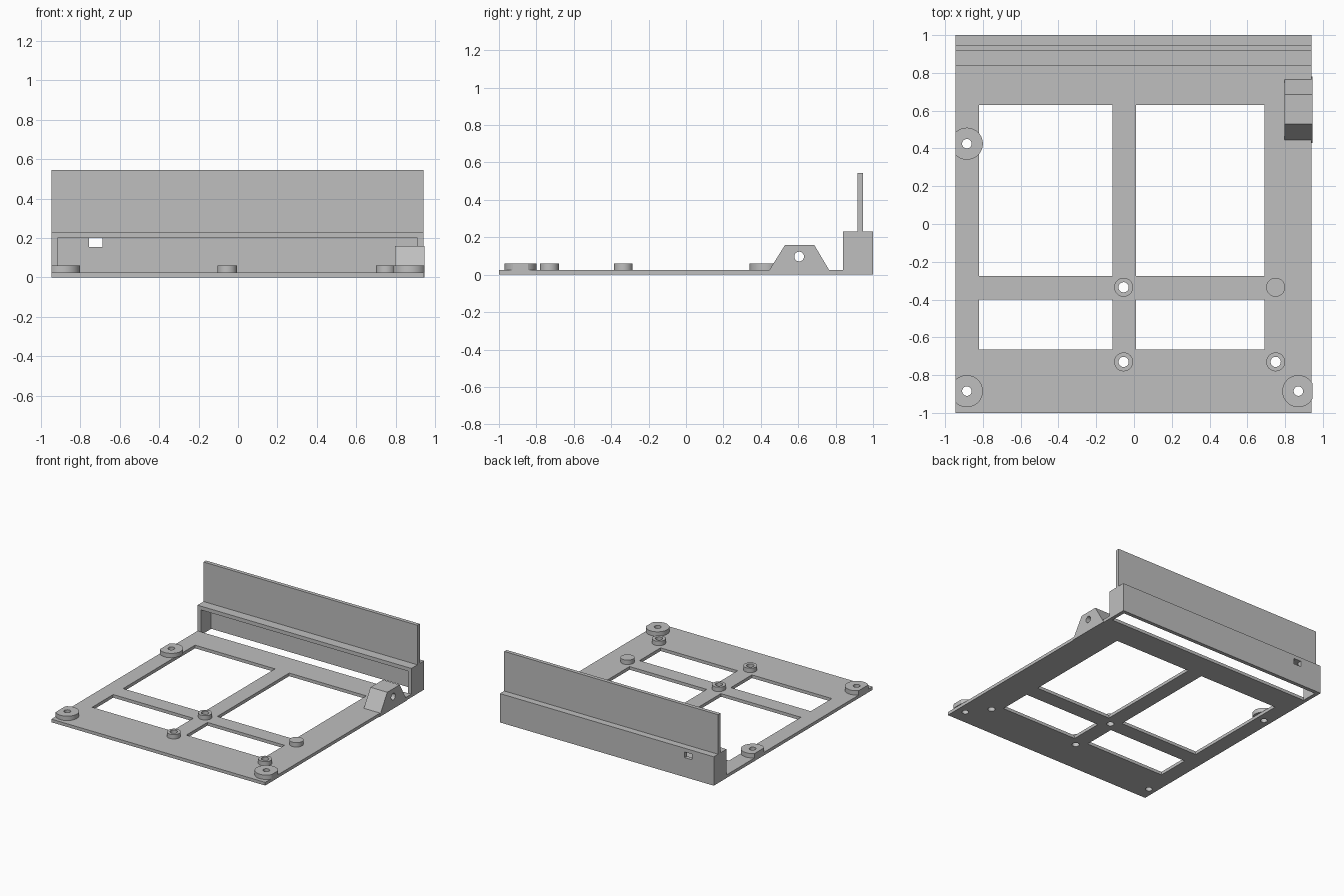
import bpy
import bmesh
from math import radians
from mathutils import Matrix

default = bpy.data.objects.get("Cube")
if default:
    bpy.data.objects.remove(default, do_unlink=True)

grey = bpy.data.materials.new("light grey plastic")
grey.use_nodes = True
colour = (0.52, 0.52, 0.52, 1)
grey.diffuse_color = colour
grey.node_tree.nodes["Principled BSDF"].inputs["Base Color"].default_value = colour

LEFT, RIGHT = -0.945, 0.94     # plate sides
EDGE = 0.945                   # side limit for bosses and bracket
THICK, BOSS_TOP = 0.025, 0.06


def finish(name, bm):
    bmesh.ops.recalc_face_normals(bm, faces=bm.faces)
    mesh = bpy.data.meshes.new(name)
    bm.to_mesh(mesh)
    bm.free()
    mesh.materials.append(grey)
    obj = bpy.data.objects.new(name, mesh)
    bpy.context.collection.objects.link(obj)
    return obj


def box(name, x, y, z):
    bm = bmesh.new()
    size = [b - a for a, b in (x, y, z)]
    mid = [(a + b) / 2 for a, b in (x, y, z)]
    bmesh.ops.create_cube(bm, size=1, matrix=Matrix.Translation(mid) @ Matrix.Diagonal((*size, 1)))
    return finish(name, bm)


def cylinder(name, centre, radius, depth, axis="Z"):
    bm = bmesh.new()
    turn = Matrix.Rotation(radians(90), 4, "Y") if axis == "X" else Matrix()
    bmesh.ops.create_cone(bm, cap_ends=True, segments=40, radius1=radius, radius2=radius,
                          depth=depth, matrix=Matrix.Translation(centre) @ turn)
    return finish(name, bm)


def select(obj):
    bpy.ops.object.select_all(action="DESELECT")
    obj.select_set(True)
    bpy.context.view_layer.objects.active = obj


def combine(obj, cutter, operation="DIFFERENCE"):
    mod = obj.modifiers.new("cut", "BOOLEAN")
    mod.operation, mod.solver, mod.object = operation, "EXACT", cutter
    select(obj)
    bpy.ops.object.modifier_apply(modifier=mod.name)
    bpy.data.objects.remove(cutter, do_unlink=True)


def smooth(obj):
    select(obj)
    bpy.ops.object.shade_smooth_by_angle(angle=radians(30))


# Base plate with four windows
base = box("base_plate", (LEFT, RIGHT), (-1, 0.84), (0, THICK))
for x in ((-0.82, -0.115), (0.01, 0.69)):
    for y in ((-0.275, 0.63), (-0.665, -0.4)):
        combine(base, box("window_cutter", x, y, (-1, 1)))

# Round bosses: name, x, y, radius, hole radius
bosses = (
    ("rear_right_foot_boss", -0.885, 0.425, 0.085, 0.025),
    ("front_right_foot_boss", -0.885, -0.885, 0.085, 0.025),
    ("front_left_foot_boss", 0.87, -0.885, 0.085, 0.025),
    ("centre_standoff", -0.055, -0.335, 0.05, 0.027),
    ("front_centre_standoff", -0.055, -0.73, 0.05, 0.027),
    ("front_left_standoff", 0.75, -0.73, 0.05, 0.027),
    ("solid_left_standoff", 0.75, -0.335, 0.05, 0),
)
for name, x, y, radius, hole in bosses:
    boss = cylinder(name, (x, y, (THICK + BOSS_TOP) / 2), radius, BOSS_TOP - THICK)
    if abs(x) + radius > EDGE:
        combine(boss, box("side_trim", (-EDGE, EDGE), (-2, 2), (-1, 1)), "INTERSECT")
    if hole:
        for part in (boss, base):
            combine(part, cylinder("hole_cutter", (x, y, 0), hole, 1))
    smooth(boss)
smooth(base)

# Rear housing, open at the front and below, with a cable hole in its back wall
housing = box("rear_housing", (LEFT, RIGHT), (0.84, 1), (0, 0.23))
combine(housing, box("cavity_cutter", (-0.915, 0.91), (0.7, 0.97), (-0.2, 0.2)))
combine(housing, box("cable_hole_cutter", (-0.755, -0.688), (0.9, 1.2), (0.155, 0.2)))

# Upright panel on the housing
box("upright_panel", (LEFT, RIGHT), (0.916, 0.946), (0.23, 0.545))

# Side bracket with a cross hole
bm = bmesh.new()
profile = ((0.43, 0), (0.53, 0.16), (0.685, 0.16), (0.78, 0))
face = bm.faces.new([bm.verts.new((0.797, y, z)) for y, z in profile])
side = bmesh.ops.extrude_face_region(bm, geom=[face])["geom"]
bmesh.ops.translate(bm, vec=(EDGE - 0.797, 0, 0),
                    verts=[v for v in side if isinstance(v, bmesh.types.BMVert)])
bracket = finish("side_bracket", bm)
combine(bracket, cylinder("bracket_hole_cutter", (0.87, 0.605, 0.097), 0.026, 1, "X"))
smooth(bracket)
